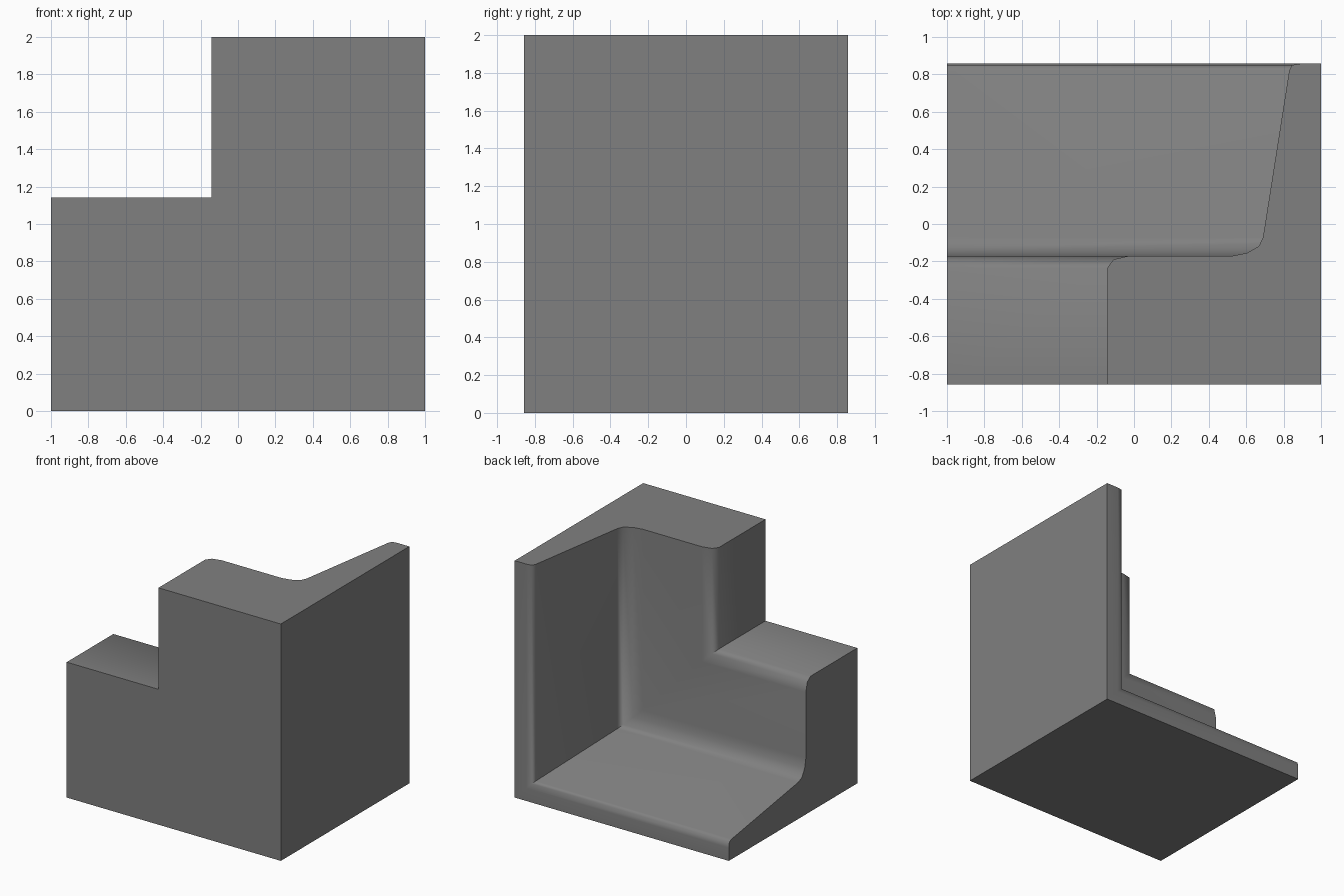
import bpy, bmesh, math

if "Cube" in bpy.data.objects:
    bpy.data.objects.remove(bpy.data.objects["Cube"])

grey = bpy.data.materials.new("neutral grey")
grey.diffuse_color = (0.216, 0.216, 0.216, 1)
grey.use_nodes = True
grey.node_tree.nodes["Principled BSDF"].inputs["Base Color"].default_value = grey.diffuse_color

# Stair-like profile: (y, thickness of floor and wall), front to back
H = 0.857
profile = [(-H, 1.143), (-0.235, 1.143), (-0.19, 1.11), (-0.171, 1.03),
           (-0.171, 0.476), (-0.155, 0.396), (-0.118, 0.332), (-0.07, 0.31),
           (0.82, 0.17), (0.85, 0.155), (H, 0.11)]

# Loft an L-shaped section (floor + right wall) along the profile
bm = bmesh.new()
rings = []
for y, d in profile:
    section = [(1, 0), (-1, 0), (-1, d), (1 - d, d), (1 - d, 2), (1, 2)]
    rings.append([bm.verts.new((x, y, z)) for x, z in section])

# Base and outer right side are single flat faces; inner strips follow the profile
for a, b in zip(rings, rings[1:]):
    for i in (2, 3):
        bm.faces.new((a[i], a[i + 1], b[i + 1], b[i]))
first, last = rings[0], rings[-1]
bm.faces.new((first[0], first[1], last[1], last[0]))
bm.faces.new((first[5], first[0], last[0], last[5]))
# Left end and top are caps with the profile outline
bm.faces.new([first[1]] + [r[2] for r in rings] + [last[1]])
bm.faces.new([first[5]] + [r[4] for r in rings] + [last[5]])
# Front and back L-shaped faces
bm.faces.new(first)
bm.faces.new(last)
bmesh.ops.recalc_face_normals(bm, faces=bm.faces)

mesh = bpy.data.meshes.new("stepped_corner_block")
bm.to_mesh(mesh)
bm.free()
mesh.materials.append(grey)
block = bpy.data.objects.new("stepped_corner_block", mesh)
bpy.context.collection.objects.link(block)

# Smooth the rounded bends, keep the square edges crisp
bpy.context.view_layer.objects.active = block
block.select_set(True)
bpy.ops.object.shade_smooth_by_angle(angle=math.radians(60))
